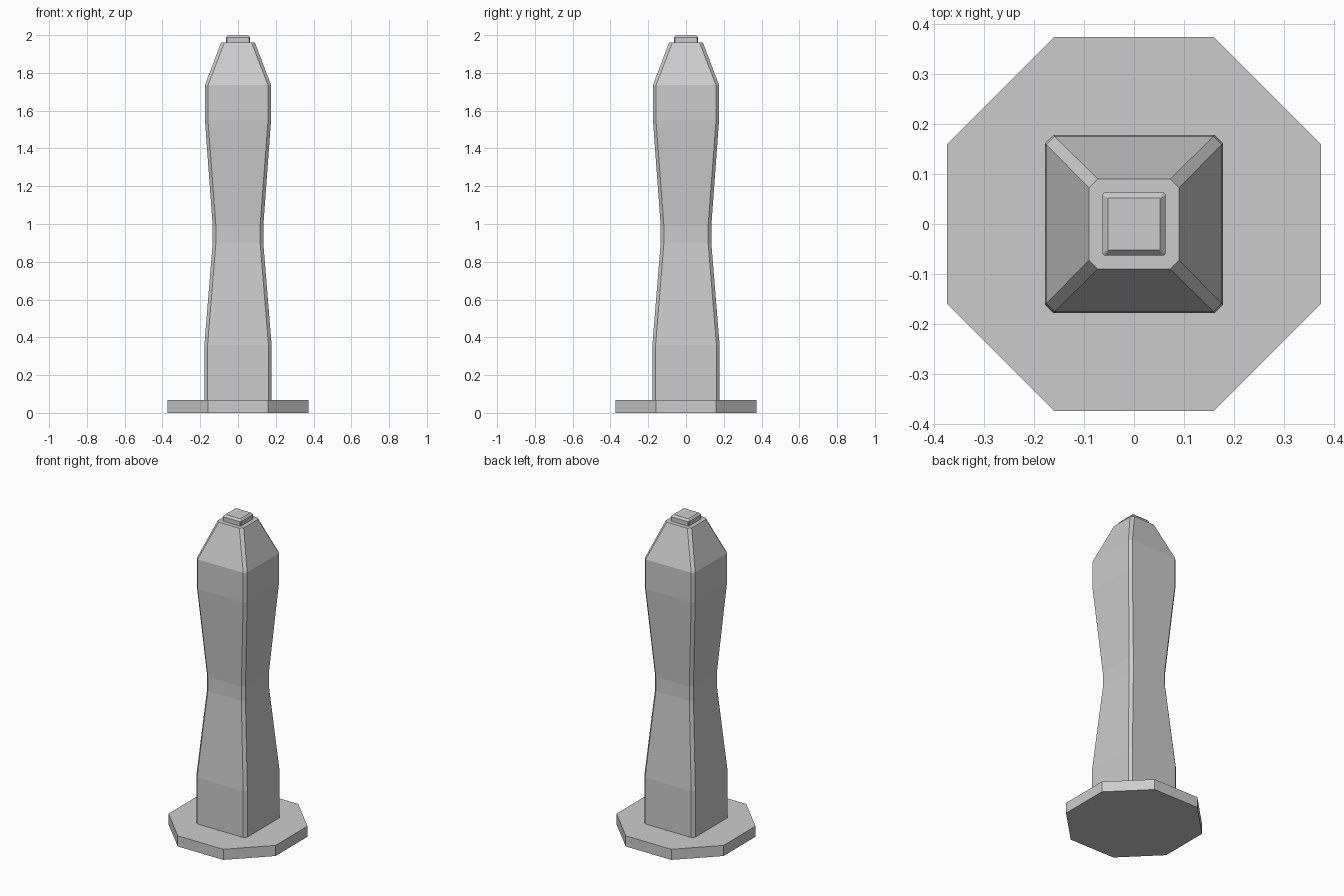
import bpy, bmesh, math

if "Cube" in bpy.data.objects:
    bpy.data.objects.remove(bpy.data.objects["Cube"])


def loft(name, rings):
    """Stack rings of (x, y, z) points and close both ends."""
    bm = bmesh.new()
    loops = [[bm.verts.new(p) for p in ring] for ring in rings]
    n = len(loops[0])
    for a, b in zip(loops, loops[1:]):
        for i in range(n):
            j = (i + 1) % n
            bm.faces.new((a[i], a[j], b[j], b[i]))
    bm.faces.new(loops[0][::-1])
    bm.faces.new(loops[-1])
    bmesh.ops.recalc_face_normals(bm, faces=bm.faces)
    mesh = bpy.data.meshes.new(name)
    bm.to_mesh(mesh)
    bm.free()
    obj = bpy.data.objects.new(name, mesh)
    bpy.context.collection.objects.link(obj)
    return obj


def clipped_square(half, flat, z):
    """Square of the given half width, corners cut back to 'flat'."""
    ring = []
    for k in range(4):
        c, s = round(math.cos(k * math.pi / 2)), round(math.sin(k * math.pi / 2))
        for x, y in ((half, -flat), (half, flat)):
            ring.append((c * x - s * y, s * x + c * y, z))
    return ring


# Octagonal base plate
loft("base_plate", [clipped_square(0.374, 0.159, z) for z in (0, 0.067)])

# Waisted post with chamfered corners and tapered shoulder
post_profile = [
    (0.178, 0.161, 0.067),
    (0.178, 0.161, 0.36),
    (0.134, 0.117, 0.90),
    (0.134, 0.117, 0.99),
    (0.175, 0.159, 1.55),
    (0.175, 0.159, 1.735),
    (0.090, 0.072, 1.96),
]
loft("post", [clipped_square(*p) for p in post_profile])

# Small bevelled cap on top
cap_profile = [(0.063, 0.059, 1.955), (0.063, 0.059, 1.988), (0.052, 0.051, 2.0)]
loft("top_cap", [clipped_square(*p) for p in cap_profile])
